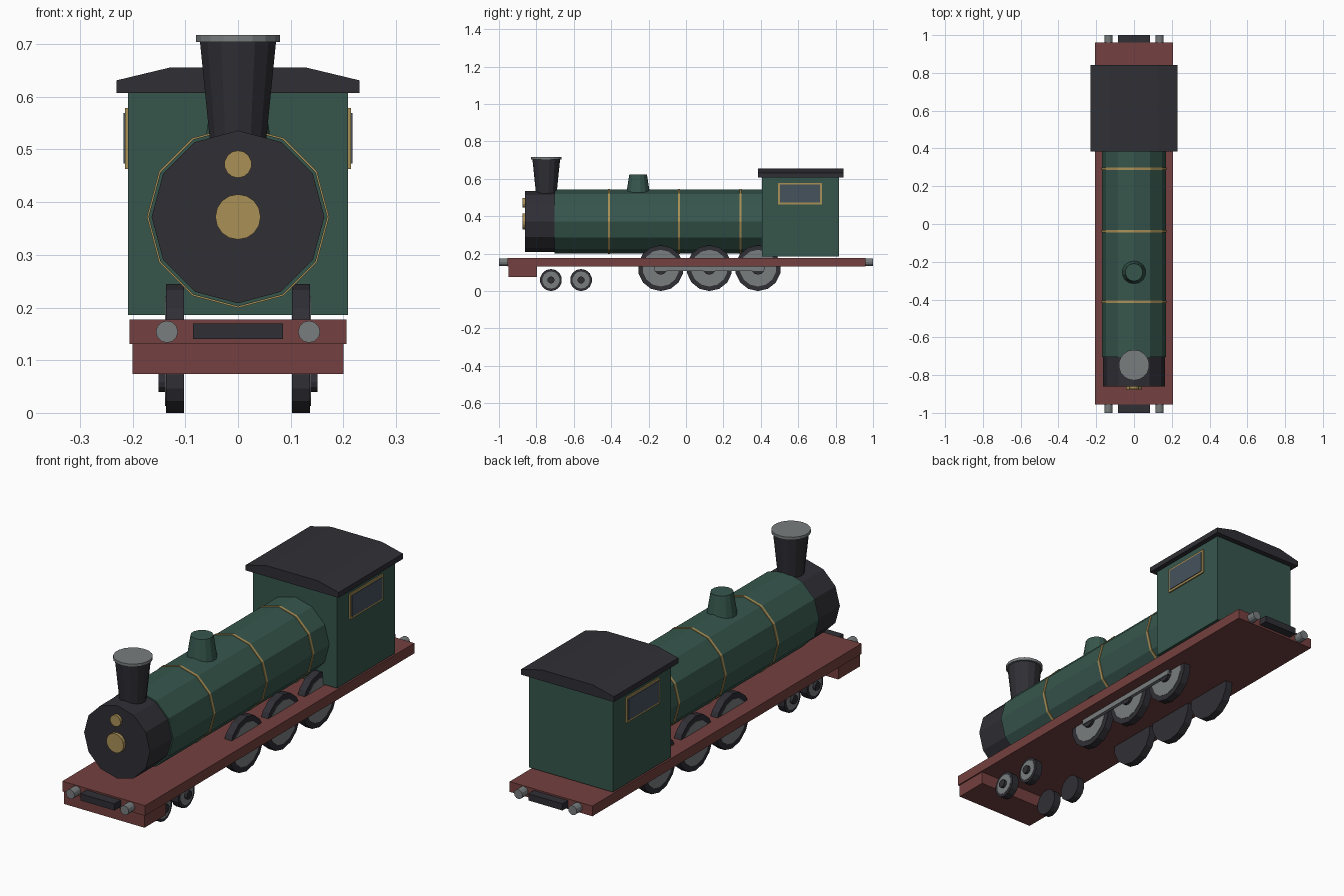
import bpy
from math import sin, cos, pi

cube = bpy.data.objects.get("Cube")
if cube:
    bpy.data.objects.remove(cube, do_unlink=True)


def material(name, rgb):
    m = bpy.data.materials.new(name)
    m.use_nodes = True
    m.diffuse_color = (*rgb, 1)
    m.node_tree.nodes["Principled BSDF"].inputs["Base Color"].default_value = (*rgb, 1)
    return m


GREEN = material("deep green", (0.037, 0.093, 0.073))
RED = material("brick red", (0.175, 0.052, 0.05))
BLACK = material("soot black", (0.028, 0.028, 0.036))
GOLD = material("brass", (0.4, 0.28, 0.095))
STEEL = material("steel grey", (0.19, 0.205, 0.21))
GLASS = material("window blue", (0.06, 0.085, 0.11))


def loft(name, mat, axis, start, end):
    """Join two outlines, each (position, points), along an axis."""
    def place(t, u, v):
        return {"x": (t, u, v), "y": (u, t, v), "z": (u, v, t)}[axis]
    n = len(start[1])
    verts = [place(t, u, v) for t, points in (start, end) for u, v in points]
    faces = [(i, (i + 1) % n, n + (i + 1) % n, n + i) for i in range(n)]
    faces += [tuple(reversed(range(n))), tuple(range(n, 2 * n))]
    if axis == "y":
        faces = [f[::-1] for f in faces]
    if end[0] < start[0]:
        faces = [f[::-1] for f in faces]
    mesh = bpy.data.meshes.new(name)
    mesh.from_pydata(verts, [], faces)
    mesh.materials.append(mat)
    ob = bpy.data.objects.new(name, mesh)
    bpy.context.collection.objects.link(ob)
    return ob


def tube(name, mat, axis, a, b, centre, r, r2=None, sides=12):
    def ring(radius):
        # the first corner points along the second direction
        return [(centre[0] - radius * sin(2 * pi * i / sides),
                 centre[1] + radius * cos(2 * pi * i / sides)) for i in range(sides)]
    return loft(name, mat, axis, (a, ring(r)), (b, ring(r2 or r)))


def box(name, mat, x, y, z):
    outline = [(x[0], y[0]), (x[1], y[0]), (x[1], y[1]), (x[0], y[1])]
    return loft(name, mat, "z", (z[0], outline), (z[1], outline))


# Frame
box("footplate", RED, (-0.206, 0.206), (-0.955, 0.96), (0.131, 0.177))
box("front_beam", RED, (-0.2, 0.2), (-0.95, -0.797), (0.074, 0.131))
for end, near, far in (("front", -0.955, -1), ("rear", 0.96, 1)):
    box(end + "_coupler", BLACK, (-0.085, 0.085), sorted((near, far)), (0.14, 0.17))
    for side, x in (("left", 0.135), ("right", -0.135)):
        tube(f"{end}_{side}_buffer", STEEL, "y", near, far, (x, 0.154), 0.021)

# Boiler
AXIS = (0, 0.372)
tube("boiler", GREEN, "y", -0.704, 0.41, AXIS, 0.17)
tube("smokebox", BLACK, "y", -0.86, -0.704, AXIS, 0.164)
for i, y in enumerate((-0.412, -0.038, 0.292)):
    tube(f"boiler_band_{i + 1}", GOLD, "y", y - 0.006, y + 0.006, AXIS, 0.173)
tube("smokebox_door_plate", GOLD, "y", -0.875, -0.86, AXIS, 0.043, sides=16)
tube("headlamp", GOLD, "y", -0.873, -0.86, (0, 0.472), 0.026, sides=14)

# Boiler top fittings
tube("chimney", BLACK, "z", 0.5, 0.704, (0, -0.747), 0.053, 0.074, 14)
tube("chimney_cap", STEEL, "z", 0.704, 0.717, (0, -0.747), 0.081, sides=18)
tube("steam_dome", GREEN, "z", 0.51, 0.624, (0, -0.256), 0.065, 0.047, 14)

# Cab
box("cab", GREEN, (-0.209, 0.209), (0.406, 0.818), (0.186, 0.608))
roof = [(-0.231, 0.607), (0.231, 0.607), (0.231, 0.631),
        (0.127, 0.656), (-0.127, 0.656), (-0.231, 0.631)]
loft("cab_roof", BLACK, "y", (0.385, roof), (0.843, roof))

# Windows and running gear, on both sides
for side, s in (("left", 1), ("right", -1)):
    def span(a, b):
        return sorted((s * a, s * b))

    box(side + "_window_frame", GOLD, span(0.207, 0.2145), (0.492, 0.727), (0.463, 0.579))
    box(side + "_window_pane", GLASS, span(0.21, 0.2175), (0.502, 0.717), (0.473, 0.569))

    wheels = [("driving", y, 0.1225, 0.098, 0.035) for y in (-0.135, 0.125, 0.385)]
    wheels += [("leading", y, 0.059, 0.046, 0.019) for y in (-0.722, -0.561)]
    for i, (kind, y, r, face, hub) in enumerate(wheels):
        name = f"{side}_{kind}_wheel_{i + 1}"
        tube(name, BLACK, "x", s * 0.1025, s * 0.137, (y, r), r, sides=14)
        tube(name + "_face", STEEL, "x", s * 0.12, s * 0.1385, (y, r), face, sides=14)
        tube(name + "_hub", BLACK, "x", s * 0.12, s * 0.151, (y, r), hub)
    box(side + "_coupling_rod", STEEL, span(0.14, 0.155), (-0.168, 0.418), (0.108, 0.138))
